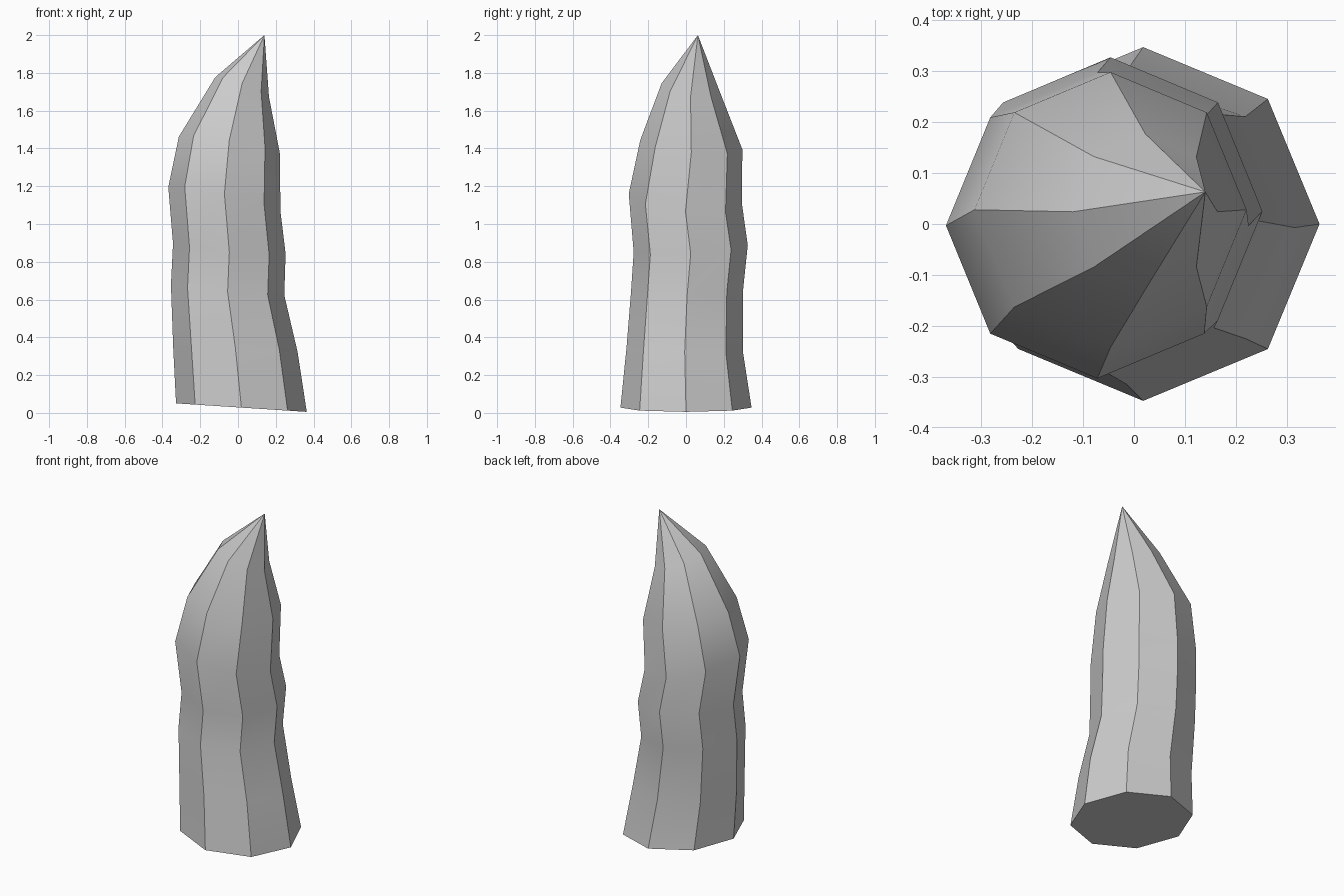
import bpy, bmesh
from math import cos, sin, pi, radians

if "Cube" in bpy.data.objects:
    bpy.data.objects.remove(bpy.data.objects["Cube"])

SIDES = 8
TIP = (0.14, 0.063, 2.0)
# Rings: centre x, y, z, radius x, radius y, rise along x, rise along y
RINGS = [
    (0.018, 0.000, 0.028, 0.346, 0.347, -0.065, 0.0),
    (-0.014, -0.007, 0.335, 0.329, 0.308, -0.03, -0.03),
    (-0.055, 0.006, 0.65, 0.300, 0.297, -0.09, 0.03),
    (-0.046, 0.025, 0.87, 0.298, 0.302, -0.09, 0.06),
    (-0.072, -0.003, 1.13, 0.297, 0.300, -0.22, -0.10),
    (-0.046, 0.028, 1.42, 0.267, 0.270, -0.16, -0.09),
    (0.022, 0.024, 1.725, 0.142, 0.153, -0.37, -0.13),
]

# Bent eight-sided spike, lofted through the tilted rings up to the tip
bm = bmesh.new()
loops = []
for cx, cy, cz, rx, ry, sx, sy in RINGS:
    loop = []
    for i in range(SIDES):
        a = 2 * pi * i / SIDES
        dx, dy = rx * cos(a), ry * sin(a)
        loop.append(bm.verts.new((cx + dx, cy + dy, cz + sx * dx + sy * dy)))
    loops.append(loop)
tip = bm.verts.new(TIP)
bm.faces.new(loops[0][::-1])
for i in range(SIDES):
    j = (i + 1) % SIDES
    for lo, hi in zip(loops, loops[1:]):
        bm.faces.new((lo[i], lo[j], hi[j], hi[i]))
    bm.faces.new((loops[-1][i], loops[-1][j], tip))
mesh = bpy.data.meshes.new("spike")
bm.to_mesh(mesh)
bm.free()
spike = bpy.data.objects.new("spike", mesh)
bpy.context.collection.objects.link(spike)

# Smooth along the length, crisp lengthwise ridges
bpy.context.view_layer.objects.active = spike
spike.select_set(True)
bpy.ops.object.shade_smooth_by_angle(angle=radians(30))
